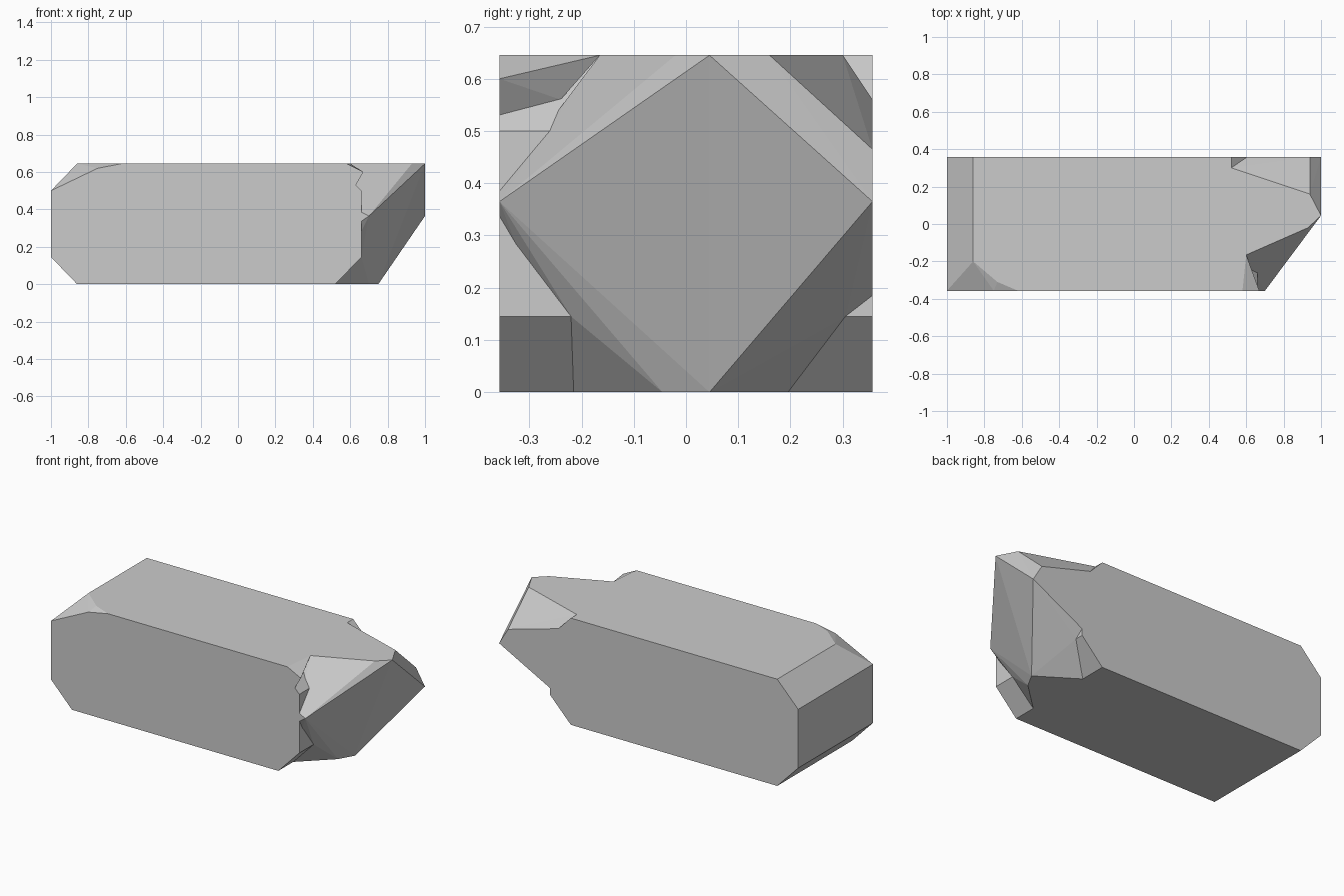
import bpy, bmesh

if "Cube" in bpy.data.objects:
    bpy.data.objects.remove(bpy.data.objects["Cube"])

W, H = 0.357, 0.645      # half depth and height
LOW, HIGH = 0.145, 0.50  # heights where the end chamfers begin


def hull(name, points):
    """Flat-faced convex block through the given corner points."""
    bm = bmesh.new()
    for p in points:
        bm.verts.new(p)
    res = bmesh.ops.convex_hull(bm, input=bm.verts[:])
    loose = [v for v in bm.verts if not v.link_faces]
    bmesh.ops.delete(bm, geom=loose, context='VERTS')
    bmesh.ops.dissolve_limit(bm, angle_limit=0.01, verts=bm.verts[:], edges=bm.edges[:])
    bmesh.ops.recalc_face_normals(bm, faces=bm.faces[:])
    me = bpy.data.meshes.new(name)
    bm.to_mesh(me)
    bm.free()
    ob = bpy.data.objects.new(name, me)
    bpy.context.collection.objects.link(ob)
    return ob


# Main stone block: chamfered side profile, with one worn top corner
profile = [(-0.86, 0), (0.52, 0), (0.66, LOW), (0.66, HIGH), (0.52, H), (-1, HIGH), (-1, LOW)]
body = [(x, y, z) for x, z in profile for y in (-W, W)]
body += [(-0.86, W, H), (-0.86, -0.20, H), (-0.80, -0.24, H), (-0.73, -0.31, H),
         (-0.62, -W, H), (-0.75, -W, 0.62), (-0.92, -0.27, 0.582)]
hull("stone_block", body)

# Broken slanted tip
hull("broken_tip", [
    (1, 0.045, H), (1, W, 0.365), (0.70, -W, 0.365), (0.70, -0.045, 0), (0.75, 0.045, 0),
    (0.93, -0.02, H), (0.60, -0.165, H), (0.94, 0.16, H), (0.94, W, 0.465), (0.52, 0.30, H),
    (0.65, -W, 0.39), (0.65, -W, 0.33), (0.66, -0.22, LOW), (0.52, -0.215, 0),
    (0.52, 0.195, 0), (0.66, 0.305, LOW), (0.65, W, 0.18), (0.60, W, 0.56), (0.52, -0.165, H)])

# Small chipped ledge on the front upper shoulder
hull("chipped_ledge", [
    (0.58, -W, H), (0.67, -W, 0.60), (0.63, -W, 0.53), (0.60, -0.165, H),
    (0.60, -0.24, 0.56), (0.52, -W, H), (0.52, -0.165, H)])
